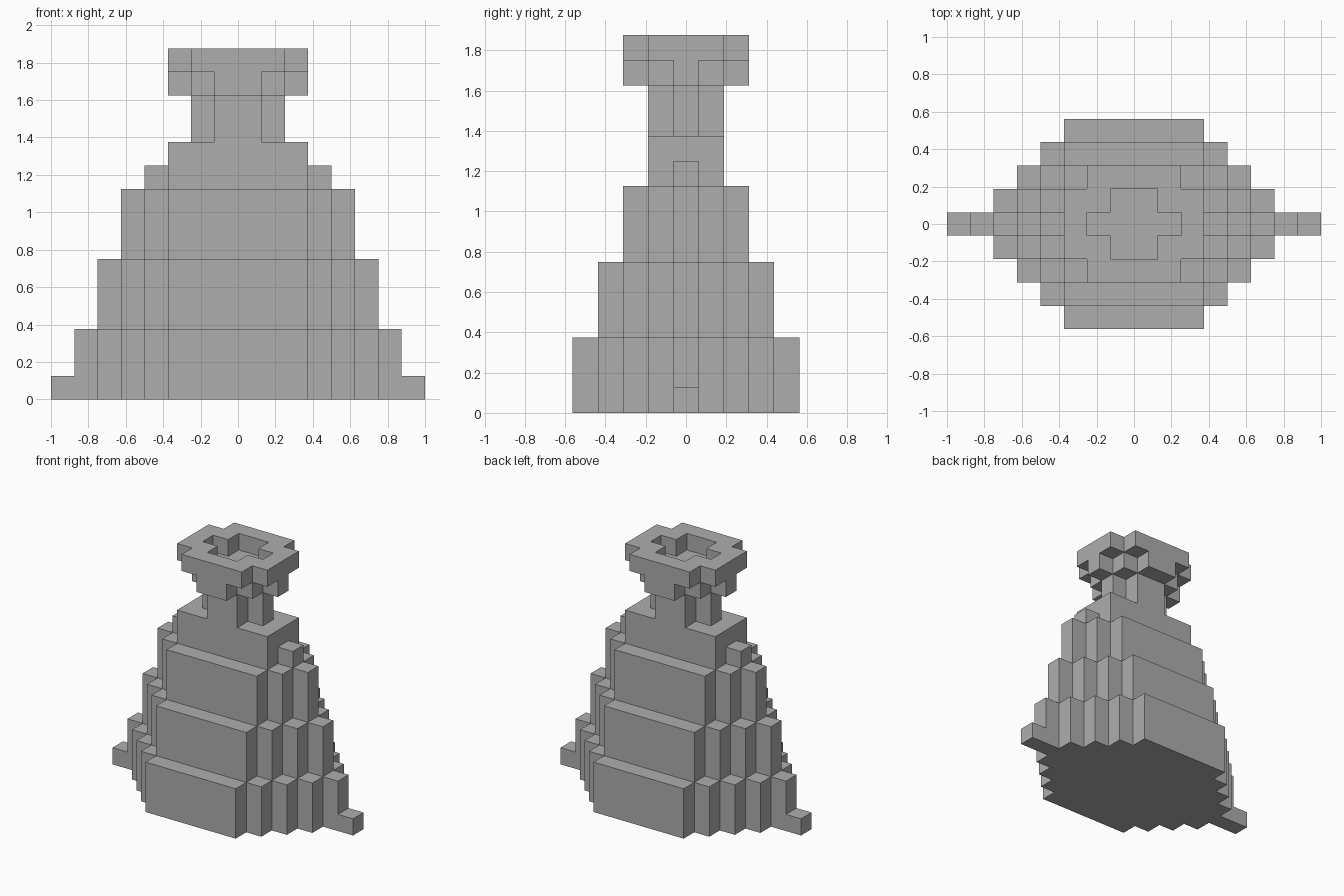
import bpy, bmesh

cube = bpy.data.objects.get("Cube")
if cube:
    bpy.data.objects.remove(cube, do_unlink=True)

U = 0.125  # size of one block

GREY = (0.42, 0.42, 0.42, 1.0)
stone = bpy.data.materials.new("plain grey")
stone.use_nodes = True
stone.diffuse_color = GREY
stone.node_tree.nodes["Principled BSDF"].inputs["Base Color"].default_value = GREY


def stepped_outline(steps):
    """Counter-clockwise outline from (half width, half depth) pairs, widest first."""
    quarter = []
    for i, (x, y) in enumerate(steps):
        quarter.append((x, y))
        if i + 1 < len(steps):
            quarter.append((steps[i + 1][0], y))
    left = [(-x, y) for x, y in reversed(quarter)]
    half = quarter + left
    return half + [(-x, -y) for x, y in half]


def finish(name, bm):
    bmesh.ops.recalc_face_normals(bm, faces=bm.faces)
    mesh = bpy.data.meshes.new(name)
    bm.to_mesh(mesh)
    bm.free()
    mesh.materials.append(stone)
    obj = bpy.data.objects.new(name, mesh)
    bpy.context.collection.objects.link(obj)
    return obj


def loop_at(bm, outline, z):
    return [bm.verts.new((x * U, y * U, z * U)) for x, y in outline]


def bridge(bm, a, b):
    for i in range(len(a)):
        j = (i + 1) % len(a)
        bm.faces.new((a[i], a[j], b[j], b[i]))


def prism(name, outline, z0, z1):
    bm = bmesh.new()
    low, high = loop_at(bm, outline, z0), loop_at(bm, outline, z1)
    bridge(bm, low, high)
    bm.faces.new(low)
    bm.faces.new(high)
    return finish(name, bm)


def ring(name, outer, inner, z0, z1):
    bm = bmesh.new()
    loops = [loop_at(bm, outer, z0), loop_at(bm, outer, z1),
             loop_at(bm, inner, z1), loop_at(bm, inner, z0)]
    for i in range(len(loops)):
        bridge(bm, loops[i], loops[(i + 1) % len(loops)])
    return finish(name, bm)


def staircase(depth, count):
    """Diagonal block steps that narrow towards a flat front panel."""
    return [(3 + count - 1 - i, depth - (count - 1 - i)) for i in range(count)]


# Three stepped body tiers, each one block smaller all round
for i, name in enumerate(("lower_tier", "middle_tier", "upper_tier")):
    prism(name, stepped_outline(staircase(4.5 - i, 5 - i)), 3 * i, 3 * i + 3)

# Shoulder block and neck
prism("shoulder", stepped_outline([(3, 1.5)]), 9, 11)
prism("neck", stepped_outline([(2, 0.5), (1, 1.5)]), 11, 13)

# Bowl floor and raised rim around the cross-shaped recess
cross = stepped_outline([(2, 0.5), (1, 1.5)])
prism("bowl", stepped_outline([(3, 0.5), (2, 1.5), (1, 2.5)]), 13, 14)
ring("rim", stepped_outline([(3, 1.5), (2, 2.5)]), cross, 14, 15)

# Small side blocks on the shoulder and at the foot
for side, sign in (("left", 1), ("right", -1)):
    for part, x, z in (("shoulder_knob", 3, 9), ("foot_tab", 7, 0)):
        a, b = sign * x, sign * (x + 1)
        prism(f"{side}_{part}", [(a, -0.5), (b, -0.5), (b, 0.5), (a, 0.5)], z, z + 1)
